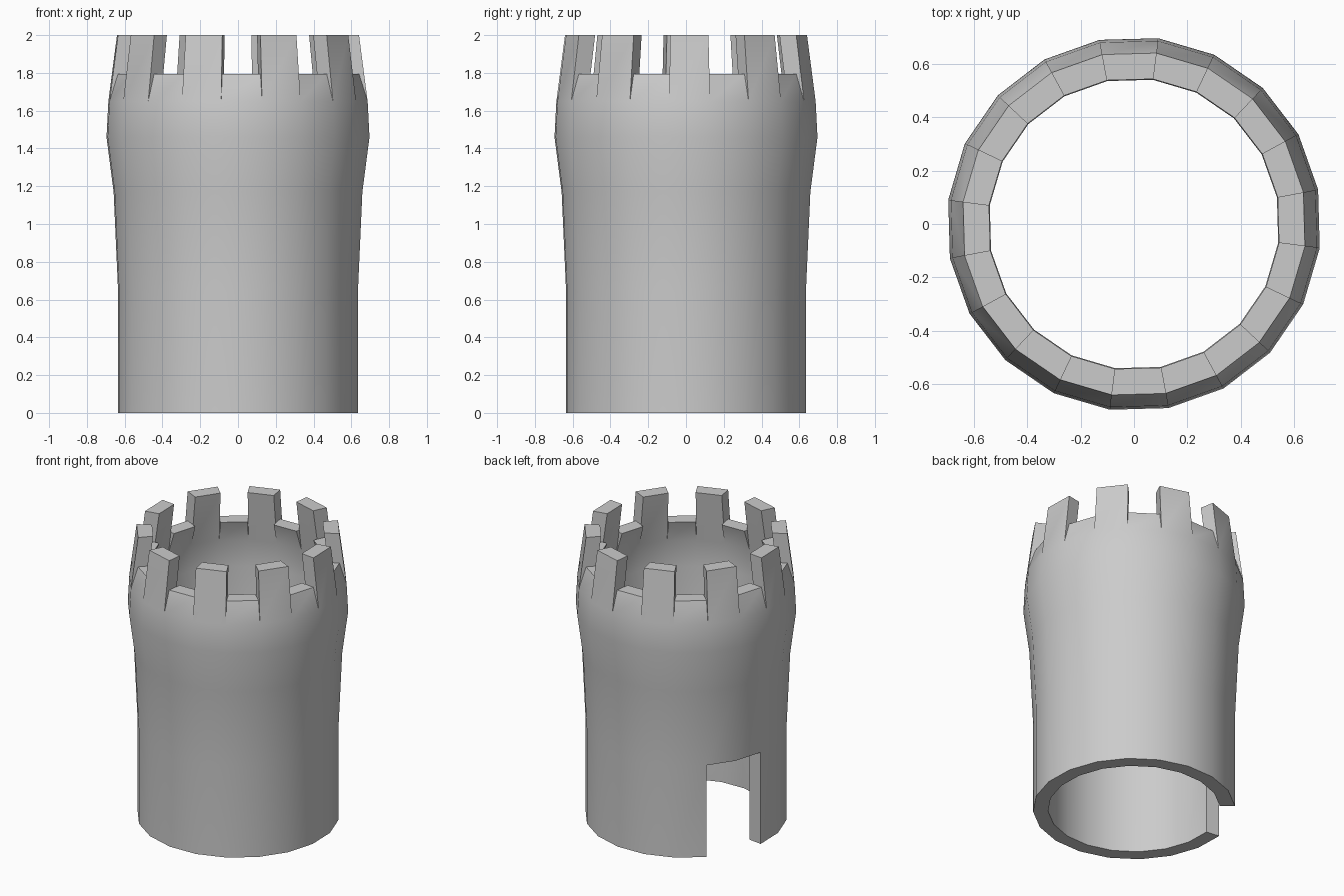
import bpy, bmesh
from math import cos, sin, radians

if "Cube" in bpy.data.objects:
    bpy.data.objects.remove(bpy.data.objects["Cube"])

SIDES = 20
START = radians(10.6)
STEP = radians(360 / SIDES)
# wall profile: height, outer radius, inner radius
RINGS = [(0, .64, .545), (.64, .64, .545), (1.17, .664, .567),
         (1.46, .702, .605), (1.65, .692, .595)]
TOP_OUT, TOP_IN = .646, .548

bm = bmesh.new()
cache = {}


def vert(key, side):
    """Vertex of the outer (side 0) or inner (side 1) skin."""
    level, k = key
    if (key, side) not in cache:
        if level == 'low':
            ring = (1.795, TOP_OUT, TOP_IN)
        elif level == 'high':
            ring = (2.0, TOP_OUT, TOP_IN)
        else:
            ring = RINGS[level]
        a, r = START + k * STEP, ring[1 + side]
        cache[key, side] = bm.verts.new((r * cos(a), r * sin(a), ring[0]))
    return cache[key, side]


# wall sheet, leaving out the two-panel doorway at the back left
panels = []
last = len(RINGS) - 1
for k in range(SIDES):
    n = (k + 1) % SIDES
    for i in range(last):
        if i == 0 and k in (7, 8):
            continue
        panels.append([(i, k), (i, n), (i + 1, n), (i + 1, k)])
    # alternating battlements, split from their neighbours above the last ring
    top = 'low' if k % 2 == 0 else 'high'
    up_n, up_k = ((top, (n, k)[j]) for j in (0, 1))
    panels.append([(last, k), (last, n), up_n, up_k])


# battlement corners belong to one panel each: tops alternate low and high
edges = set()
for p in panels:
    bm.faces.new([vert(q, 0) for q in p])
    bm.faces.new([vert(q, 1) for q in reversed(p)])
    edges.update(zip(p, p[1:] + p[:1]))

# close every open edge between outer and inner skins
for a, b in edges:
    if (b, a) not in edges:
        bm.faces.new((vert(b, 0), vert(a, 0), vert(a, 1), vert(b, 1)))

mesh = bpy.data.meshes.new("tower_wall")
bm.to_mesh(mesh)
bm.free()
tower = bpy.data.objects.new("tower_wall", mesh)
bpy.context.collection.objects.link(tower)
bpy.context.view_layer.objects.active = tower
tower.select_set(True)
bpy.ops.object.shade_smooth_by_angle(angle=radians(30))
